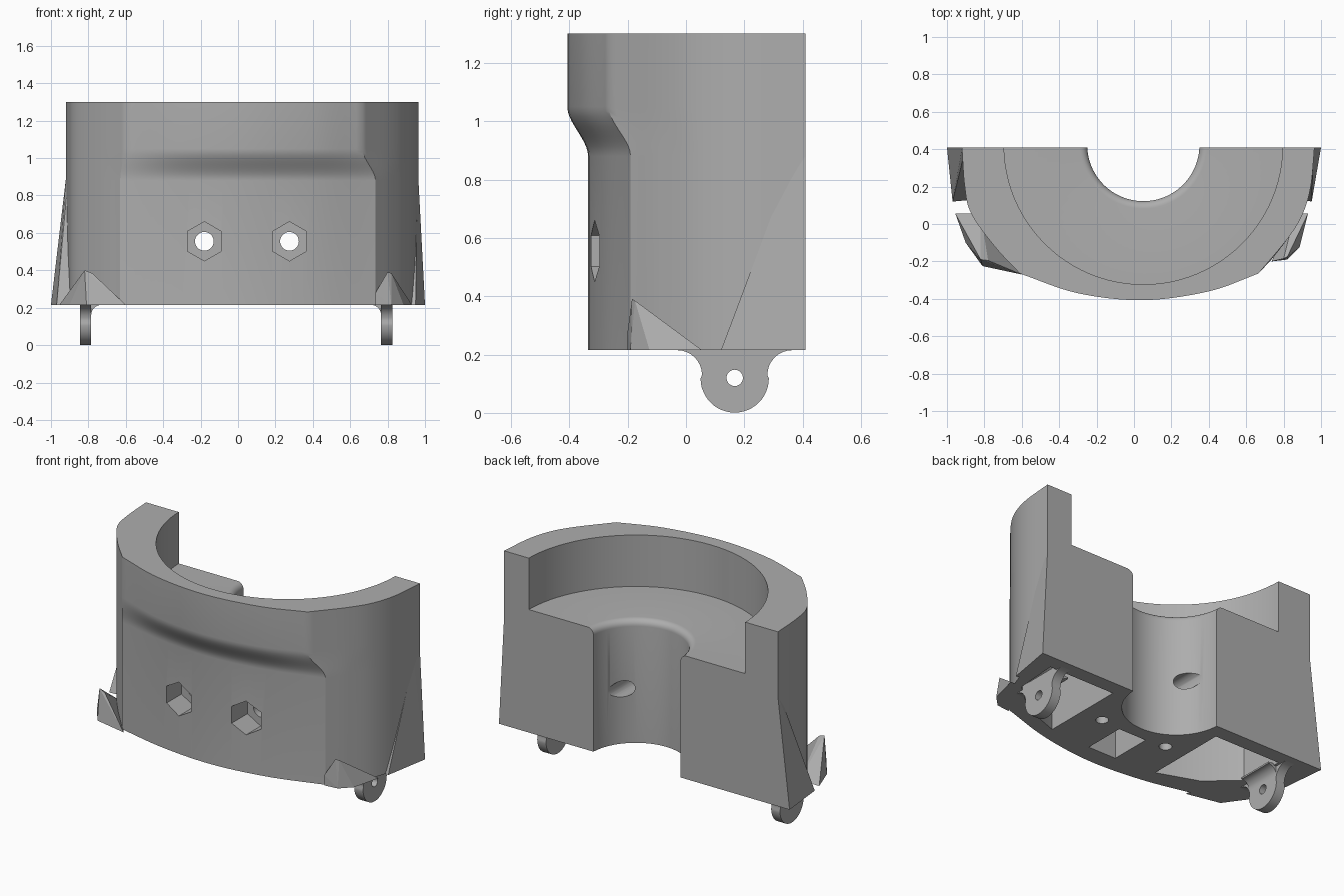
import bpy, bmesh, math
from mathutils import Vector, Matrix

cube = bpy.data.objects.get("Cube")
if cube:
    bpy.data.objects.remove(cube, do_unlink=True)

grey = bpy.data.materials.new("plain grey")
grey.use_nodes = True
grey.diffuse_color = (0.42, 0.42, 0.42, 1)
grey.node_tree.nodes["Principled BSDF"].inputs["Base Color"].default_value = (0.42, 0.42, 0.42, 1)

BASE, TOP, BACK, MID = 0.215, 1.3, 0.41, 0.05


def make(name, bm):
    bmesh.ops.recalc_face_normals(bm, faces=bm.faces[:])
    me = bpy.data.meshes.new(name)
    bm.to_mesh(me)
    bm.free()
    me.materials.append(grey)
    ob = bpy.data.objects.new(name, me)
    bpy.context.collection.objects.link(ob)
    return ob


def loft(name, rings):
    """Skin a stack of equal-length closed rings and cap both ends."""
    bm = bmesh.new()
    rows = [[bm.verts.new(p) for p in ring] for ring in rings]
    n = len(rows[0])
    for a, b in zip(rows, rows[1:]):
        for i in range(n):
            j = (i + 1) % n
            bm.faces.new((a[i], a[j], b[j], b[i]))
    bm.faces.new(rows[0])
    bm.faces.new(rows[-1])
    return make(name, bm)


def prism(name, pts, lo, hi, axis="z"):
    place = {"z": lambda p, d: (p[0], p[1], d),
             "x": lambda p, d: (d, p[0], p[1]),
             "y": lambda p, d: (p[0], d, p[1])}[axis]
    return loft(name, [[place(p, d) for p in pts] for d in (lo, hi)])


def hull(name, pts):
    bm = bmesh.new()
    for p in pts:
        bm.verts.new(p)
    out = bmesh.ops.convex_hull(bm, input=bm.verts[:])
    bmesh.ops.delete(bm, geom=list({g for g in out["geom_interior"]}), context="VERTS")
    return make(name, bm)


def arc(cx, cy, r, a0, a1, n):
    return [(cx + r * math.cos(math.radians(a0 + (a1 - a0) * i / n)),
             cy + r * math.sin(math.radians(a0 + (a1 - a0) * i / n))) for i in range(n + 1)]


def circle(cx, cy, r, n=32, start=0):
    return arc(cx, cy, r, start, start + 360, n)[:-1]


def curve(pts, n=8):
    """Catmull-Rom path through the points."""
    p = [Vector(q) for q in pts]
    p = [2 * p[0] - p[1]] + p + [2 * p[-1] - p[-2]]
    out = []
    for a, b, c, d in zip(p, p[1:], p[2:], p[3:]):
        for i in range(n):
            t = i / n
            out.append(0.5 * (2 * b + (c - a) * t + (2 * a - 5 * b + 4 * c - d) * t * t
                              + (3 * b - a - 3 * c + d) * t ** 3))
    return out + [p[-2]]


def cut(ob, cutters):
    bpy.context.view_layer.objects.active = ob
    for c in cutters:
        c.hide_render = True
        m = ob.modifiers.new("cut", "BOOLEAN")
        m.operation, m.solver, m.object = "DIFFERENCE", "EXACT", c
        bpy.ops.object.modifier_apply(modifier=m.name)
        bpy.data.objects.remove(c, do_unlink=True)


def smooth(ob, angle=30):
    bpy.ops.object.select_all(action="DESELECT")
    ob.select_set(True)
    bpy.context.view_layer.objects.active = ob
    bpy.ops.object.shade_smooth_by_angle(angle=math.radians(angle))


# Body: side, front and side curves, with the front set back below the step
right_side = [(0.965, BACK), (0.945, 0.2), (0.9, 0.05), (0.82, -0.08)]
left_side = [(-0.745, -0.12), (-0.87, 0.055), (-0.905, 0.2), (-0.92, BACK)]


def outline(front):
    a = curve(right_side + [front[0]])
    b = curve(front)
    c = curve([front[-1]] + left_side)
    return a + b[1:] + c[1:]


upper = outline([(0.665, -0.265), (0.4, -0.36), (0.05, -0.407), (-0.3, -0.37), (-0.61, -0.265)])
lower = outline([(0.735, -0.19), (0.4, -0.29), (0.05, -0.335), (-0.3, -0.31), (-0.63, -0.24)])
levels = [(BASE, 0), (0.88, 0)]
levels += [(0.88 + 0.17 * i / 10, (i / 10) ** 2 * (3 - 0.2 * i)) for i in range(1, 11)]
levels.append((TOP, 1))
body = loft("body", [[(*l.lerp(u, t), z) for l, u in zip(lower, upper)] for z, t in levels])

# Round seat and central bore, turned as one cutter with a rounded lip
profile = [(0.3, 0)] + [(r, z) for r, z in arc(0.34, 0.94, 0.04, 180, 90, 6)]
profile += [(0.745, 0.98), (0.745, 1.5)]
bore = loft("bore_cutter", [[(*p, z) for p in circle(MID, BACK + 0.012, r, 96)] for r, z in profile])
cutters = [bore]

# Bolt holes with hexagonal nut recesses, and upright screw holes
for x in (-0.18, 0.275):
    cutters.append(prism("nut_cutter", circle(x, 0.555, 0.105, 6, 90), -0.6, -0.17, "y"))
    cutters.append(prism("bolt_cutter", circle(x, 0.555, 0.05), -0.5, 0.39, "y"))
    cutters.append(prism("screw_cutter", circle(x, 0.055, 0.036), 0, 0.5))

# Hollow pockets in the underside
pocket = [(0.37, 0.32), (0.82, 0.32), (0.8, 0.05), (0.62, -0.11), (0.37, -0.2)]
for s in (1, -1):
    cutters.append(prism("pocket_cutter", [(MID + s * x, y) for x, y in pocket], 0, 0.85))
cutters.append(prism("middle_pocket_cutter",
                     [(-0.05, -0.22), (0.14, -0.22), (0.14, 0.04), (-0.05, 0.04)], 0, 0.85))
cut(body, cutters)
smooth(body)

# Hanging tabs with a pin hole and a filleted root
tab = arc(-0.03, 0.13, 0.085, 90, 0, 8) + arc(0.167, 0.118, 0.117, 180, 360, 24)
tab += arc(0.364, 0.13, 0.085, 180, 90, 8) + [(0.364, 0.24), (-0.03, 0.24)]
for side, lo, s in (("right", -0.845, 1), ("left", 0.825, -1)):
    ob = prism(side + "_tab", tab, lo, lo + s * 0.06, "x")
    cut(ob, [prism("pin_cutter", circle(0.167, 0.12, 0.028), -2, 2, "x")])
    smooth(ob)
    root = lo + s * 0.06
    fillet = [(root + s * (0.055 - x), z) for x, z in arc(0, 0.16, 0.055, 0, 90, 8)]
    fillet += [(root + s * 0.055, 0.225), (root - s * 0.01, 0.225), (root - s * 0.01, 0.16)]
    smooth(prism(side + "_tab_fillet", fillet, 0.052, 0.282, "y"))

# Flared wedges at the rear of both sides
hull("left_flare", [(0.964, BACK, 0.9), (0.958, 0.355, 0.84), (1.0, BACK, BASE), (0.95, 0.12, BASE),
                    (0.945, 0.14, 0.24), (0.93, BACK, BASE), (0.9, 0.13, BASE), (0.93, BACK, 0.86)])
hull("right_flare", [(-0.919, BACK, 0.9), (-0.913, 0.355, 0.84), (-1.0, BACK, BASE), (-0.97, 0.12, BASE),
                     (-0.96, 0.14, 0.24), (-0.89, BACK, BASE), (-0.86, 0.13, BASE), (-0.89, BACK, 0.86)])

# Pointed fins at the lower front corners
hull("left_fin", [(0.8, -0.185, 0.39), (0.82, -0.175, 0.385), (0.93, 0.055, BASE), (0.885, -0.125, BASE),
                  (0.82, -0.19, BASE), (0.735, -0.2, BASE), (0.735, -0.2, 0.28), (0.86, 0.055, BASE)])
hull("right_fin", [(-0.82, -0.19, 0.4), (-0.78, -0.195, 0.385), (-0.955, 0.055, BASE), (-0.9, -0.1, BASE),
                   (-0.81, -0.225, BASE), (-0.6, -0.27, BASE), (-0.71, -0.235, 0.27), (-0.82, 0.055, BASE)])
